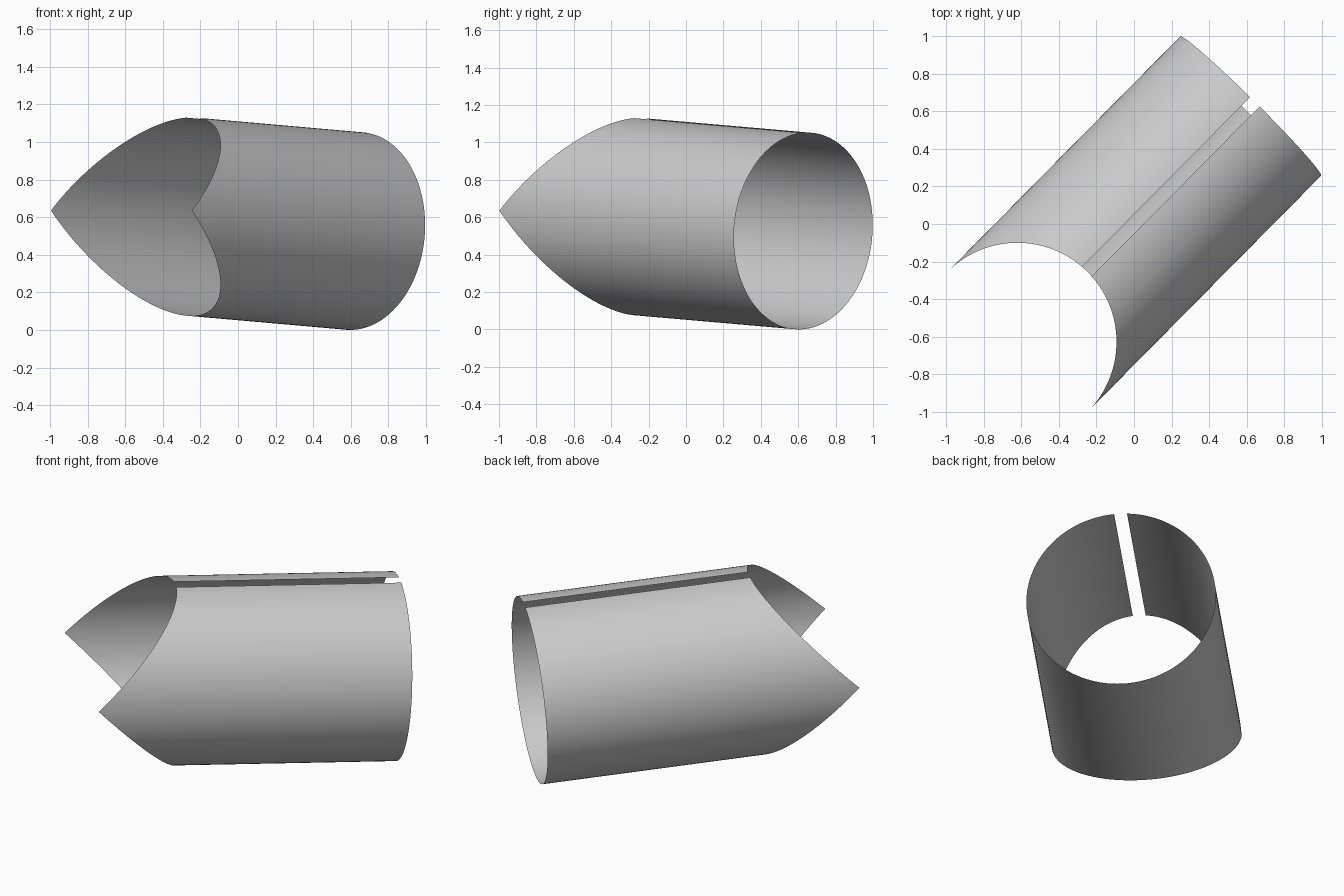
import bpy, bmesh
from math import pi, sin, cos
from mathutils import Vector

cube = bpy.data.objects.get("Cube")
if cube:
    bpy.data.objects.remove(cube, do_unlink=True)

RADIUS = 0.527
SLIT = 0.068                       # half angle of the slit along the top
near = Vector((-0.620, -0.627, 0.635))
far = Vector((0.620, 0.627, 0.526))

# Tube frame: axis, sideways and upward directions
length = (far - near).length
axis = (far - near).normalized()
side = axis.cross(Vector((0, 0, 1))).normalized()
up = side.cross(axis)
tilt_sin, tilt_cos = -axis.z, up.z


def span(start, end, steps):
    return [start + (end - start) * i / steps for i in range(steps)]


# Angles run from one slit edge, through both pointed tips, to the other edge
start, end = pi / 2 + SLIT, 5 * pi / 2 - SLIT
angles = span(start, pi, 32) + span(pi, 2 * pi, 64) + span(2 * pi, end, 32) + [end]

# Thin tube wall: saddle cut by an upright cylinder at one end, square at the other
bm = bmesh.new()
rows = []
for a in angles:
    rim = near + RADIUS * (cos(a) * side + sin(a) * up)
    cut = RADIUS * (abs(sin(a)) - sin(a) * tilt_sin) / tilt_cos
    rows.append((bm.verts.new(rim + axis * cut), bm.verts.new(rim + axis * length)))
for (a0, a1), (b0, b1) in zip(rows, rows[1:]):
    bm.faces.new((a0, a1, b1, b0))
bm.normal_update()
if sum(f.normal.dot(f.calc_center_median() - (near + far) / 2) for f in bm.faces) < 0:
    bmesh.ops.reverse_faces(bm, faces=bm.faces[:])
for f in bm.faces:
    f.smooth = True

mesh = bpy.data.meshes.new("slit_tube")
bm.to_mesh(mesh)
bm.free()
tube = bpy.data.objects.new("slit_tube", mesh)
bpy.context.collection.objects.link(tube)

# Plain grey
grey = bpy.data.materials.new("light_grey")
grey.use_nodes = True
colour = (0.6, 0.6, 0.6, 1)
grey.diffuse_color = colour
grey.node_tree.nodes["Principled BSDF"].inputs["Base Color"].default_value = colour
mesh.materials.append(grey)
